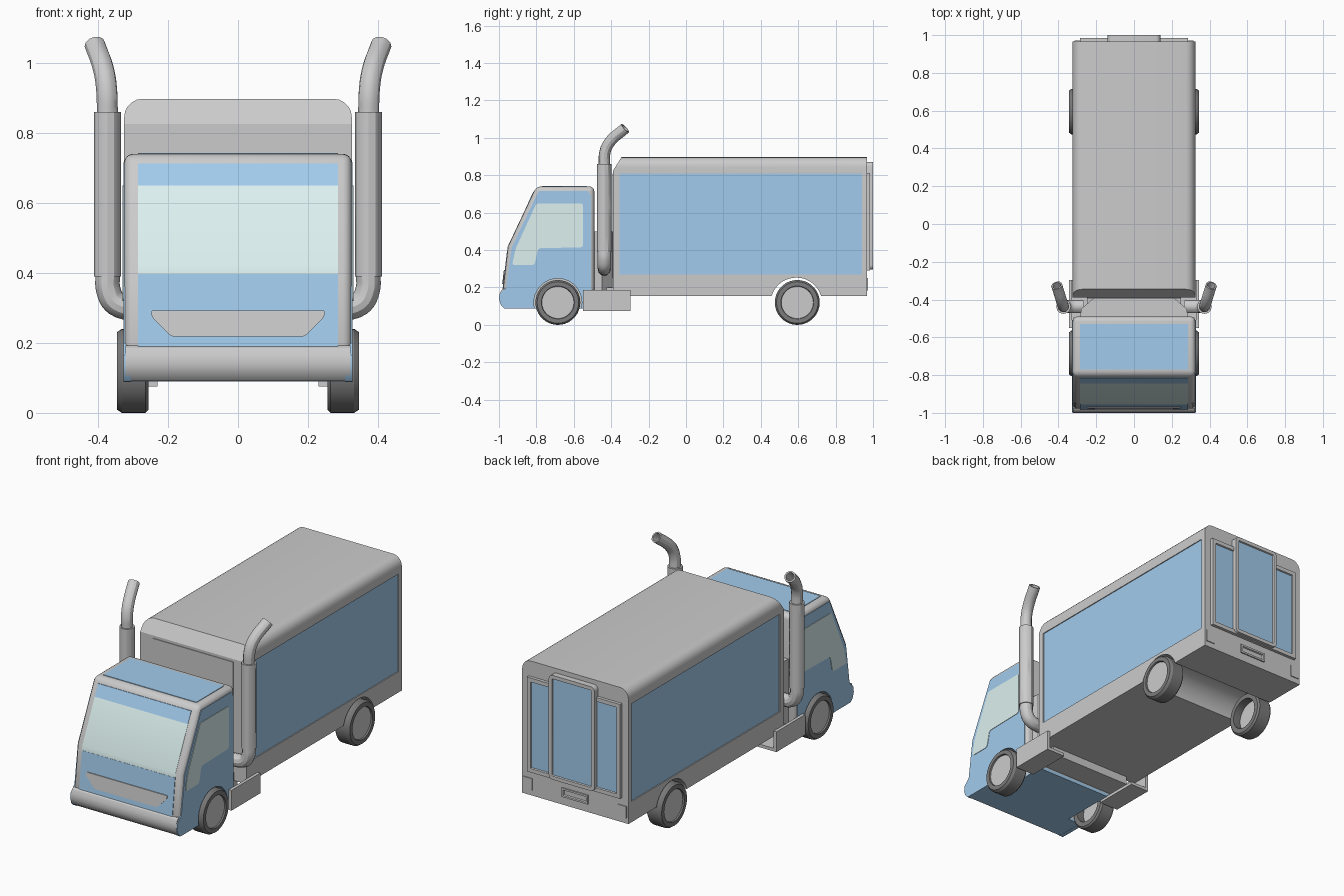
import bpy, bmesh, math
from mathutils import Vector

if "Cube" in bpy.data.objects:
    bpy.data.objects.remove(bpy.data.objects["Cube"])


def material(name, rgb):
    m = bpy.data.materials.new(name)
    m.diffuse_color = (*rgb, 1)
    m.use_nodes = True
    m.node_tree.nodes["Principled BSDF"].inputs["Base Color"].default_value = m.diffuse_color
    return m


BLUE = material("blue_paint", (0.36, 0.60, 0.85))
GLASS = material("glass", (0.72, 0.88, 0.87))
RUBBER = material("rubber", (0.2, 0.2, 0.2))
SIDES = (("left", -1), ("right", 1))


def activate(o):
    bpy.ops.object.select_all(action='DESELECT')
    o.select_set(True)
    bpy.context.view_layer.objects.active = o


def finish(o):
    """Apply all modifiers and shade smooth with sharp edges."""
    activate(o)
    for m in list(o.modifiers):
        bpy.ops.object.modifier_apply(modifier=m.name)
    bpy.ops.object.shade_smooth_by_angle(angle=math.radians(30))


def to_object(name, bm, mat=None):
    bmesh.ops.recalc_face_normals(bm, faces=bm.faces[:])
    me = bpy.data.meshes.new(name)
    bm.to_mesh(me)
    bm.free()
    o = bpy.data.objects.new(name, me)
    bpy.context.collection.objects.link(o)
    if mat:
        me.materials.append(mat)
    return o


def prism(name, loop, vec, mat=None, rnd=0, corners=None, bevel=0, cuts=(), plane=None):
    """Extrude a 3D outline; optionally round its corners, bevel edges and cut."""
    bm = bmesh.new()
    vs = [bm.verts.new(p) for p in loop]
    bm.faces.new(vs)
    if rnd:
        picked = [vs[i] for i in corners] if corners else vs
        bmesh.ops.bevel(bm, geom=picked, offset=rnd, segments=5, profile=0.5, affect='VERTICES')
    ext = bmesh.ops.extrude_face_region(bm, geom=bm.faces[:], use_keep_orig=True)
    bmesh.ops.translate(bm, vec=vec, verts=[g for g in ext['geom'] if isinstance(g, bmesh.types.BMVert)])
    bmesh.ops.recalc_face_normals(bm, faces=bm.faces[:])
    if plane:
        bmesh.ops.bisect_plane(bm, geom=bm.verts[:] + bm.edges[:] + bm.faces[:],
                               plane_co=plane[0], plane_no=plane[1], clear_outer=True)
        bmesh.ops.holes_fill(bm, edges=bm.edges[:])
    o = to_object(name, bm, mat)
    if bevel:
        b = o.modifiers.new("bevel", 'BEVEL')
        b.width, b.segments = bevel, 4
        b.angle_limit = math.radians(40)
    for c in cuts:
        m = o.modifiers.new("cut", 'BOOLEAN')
        m.operation, m.object, m.solver = 'DIFFERENCE', c, 'EXACT'
    finish(o)
    return o


def side(pts, x):
    return [(x, y, z) for y, z in pts]


def rect(x0, x1, z0, z1, y):
    return [(x0, y, z0), (x1, y, z0), (x1, y, z1), (x0, y, z1)]


def box(name, x0, x1, y0, y1, z0, z1, **kw):
    return prism(name, rect(x0, x1, z0, z1, y0), (0, y1 - y0, 0), **kw)


def arch(y, z, r, x0, x1):
    ring = [(y + r * math.cos(a * math.tau / 40), z + r * math.sin(a * math.tau / 40)) for a in range(40)]
    o = prism("arch_cutter", side(ring, x0), (x1 - x0, 0, 0))
    o.hide_render = True
    return o


# Cutters: wheel arches and recesses for the cargo panels
cutters = [arch(-0.685, 0.12, 0.128, s * 0.23, s * 0.4) for _, s in SIDES]
rear_arch = arch(0.59, 0.115, 0.138, -0.5, 0.5)
recesses = []
for _, s in SIDES:
    r = box("recess_cutter", min(s * 0.317, s * 0.4), max(s * 0.317, s * 0.4), -0.355, 0.94, 0.27, 0.81)
    r.hide_render = True
    recesses.append(r)

# Cab shell with grey rounded frame
prism("cab_frame", side([(-0.96, 0.095), (-0.978, 0.19), (-0.951, 0.42), (-0.80, 0.74),
                         (-0.49, 0.74), (-0.49, 0.095)], -0.325), (0.65, 0, 0), bevel=0.026, cuts=cutters)
box("cab_floor", -0.32, 0.32, -0.965, -0.495, 0.089, 0.11, mat=BLUE, cuts=cutters)
box("cab_roof_panel", -0.285, 0.285, -0.77, -0.53, 0.72, 0.743, mat=BLUE)
prism("bumper", side([(-0.94, 0.09), (-0.972, 0.091), (-0.99, 0.107), (-1, 0.137), (-0.997, 0.165),
                      (-0.988, 0.185), (-0.978, 0.192), (-0.94, 0.192)], -0.322), (0.644, 0, 0))

# Blue cab sides with windows
door = [(-0.94, 0.088), (-0.972, 0.089), (-0.99, 0.107), (-0.999, 0.137), (-0.995, 0.165), (-0.962, 0.20),
        (-0.932, 0.415), (-0.788, 0.716), (-0.525, 0.716), (-0.507, 0.69), (-0.507, 0.088)]
window = [(-0.93, 0.32), (-0.91, 0.41), (-0.80, 0.65), (-0.55, 0.65), (-0.55, 0.415), (-0.79, 0.41), (-0.81, 0.32)]
for n, s in SIDES:
    prism(n + "_cab_side", side(door, s * 0.305), (s * 0.022, 0, 0), mat=BLUE, cuts=cutters)
    prism(n + "_cab_window", side(window, s * 0.305), (s * 0.0245, 0, 0), mat=GLASS, rnd=0.015)


# Front panels following the slope of the cab
def front_y(z):
    return -0.978 + (z - 0.19) * 0.117 if z < 0.42 else -0.951 + (z - 0.42) * 0.472


def front_panel(name, zs, mat, out):
    loop = [(-0.285, front_y(z) - out, z) for z in zs] + [(-0.285, front_y(z) + 0.02, z) for z in reversed(zs)]
    prism(name, loop, (0.57, 0, 0), mat=mat)


front_panel("front_lower_panel", (0.19, 0.396), BLUE, 0.003)
front_panel("windshield", (0.395, 0.42, 0.65), GLASS, 0.002)
front_panel("front_header", (0.65, 0.712), BLUE, 0.003)
prism("grille", [(x, front_y(z) - 0.008, z) for x, z in
                 ((-0.19, 0.218), (0.19, 0.218), (0.245, 0.272), (0.25, 0.293), (-0.25, 0.293), (-0.245, 0.272))],
      (0, 0.02, 0), rnd=0.008)

# Coupling between cab and cargo box
prism("coupling", [(-0.285, -0.495, 0.15), (0.285, -0.495, 0.15), (0.28, -0.45, 0.15), (0.2, -0.38, 0.15),
                   (-0.2, -0.38, 0.15), (-0.28, -0.45, 0.15)], (0, 0, 0.35))
box("chassis", -0.25, 0.25, -0.5, -0.36, 0.11, 0.2)

# Cargo box with rounded roof edges and sloped front top
prism("cargo_box", rect(-0.325, 0.325, 0.155, 0.897, -0.39), (0, 1.357, 0), rnd=0.052, corners=(2, 3),
      plane=((0, -0.39, 0.825), (0, -0.85, 0.53)), cuts=[rear_arch] + recesses)
box("cargo_front_panel", -0.245, 0.245, -0.394, -0.37, 0.25, 0.81)
for n, s in SIDES:
    prism(n + "_cargo_panel", side([(-0.355, 0.27), (0.94, 0.27), (0.94, 0.81), (-0.355, 0.81)], s * 0.312),
          (s * 0.008, 0, 0), mat=BLUE)


# Rear doors: grey frames with sunken blue centres
def framed(name, x0, x1, z0, z1, y0, y1, border, rnd=0):
    o = box(name, x0, x1, y0, y1, z0, z1, rnd=rnd)
    o.data.materials.append(None)
    o.data.materials.append(BLUE)
    bm = bmesh.new()
    bm.from_mesh(o.data)
    back = max((f for f in bm.faces if f.normal.y > 0.9), key=lambda f: f.calc_area())
    bmesh.ops.inset_region(bm, faces=[back], thickness=border, use_even_offset=True)
    bmesh.ops.inset_region(bm, faces=[back], thickness=0.003, depth=-0.007, use_even_offset=True)
    back.material_index = 1
    bm.to_mesh(o.data)
    bm.free()
    finish(o)


for n, s in SIDES:
    a, b = sorted((s * 0.002, s * 0.285))
    framed(n + "_rear_door", a, b, 0.29, 0.812, 0.96, 0.984, 0.022)
    a, b = sorted((s * 0.262, s * 0.315))
    box(n + "_tail_light", a, b, 0.96, 0.972, 0.185, 0.25)
framed("rear_centre_door", -0.14, 0.14, 0.295, 0.872, 0.96, 1.0, 0.02, rnd=0.025)
framed("rear_plate", -0.08, 0.08, 0.20, 0.25, 0.96, 0.974, 0.01)
bpy.data.objects["rear_plate"].data.materials[1] = None

# Steps: L-shaped plates behind the front wheels
for n, s in SIDES:
    prism(n + "_step", [(s * x, -0.55, z) for x, z in ((0.23, 0.075), (0.345, 0.075), (0.345, 0.187),
                                                       (0.328, 0.187), (0.328, 0.092), (0.23, 0.092))],
          (0, 0.253, 0))


# Exhaust stacks
def tube(name, pts, r, hollow=False):
    cu = bpy.data.curves.new(name, 'CURVE')
    cu.dimensions = '3D'
    cu.bevel_depth, cu.bevel_resolution, cu.resolution_u = r, 4, 6
    cu.use_fill_caps = not hollow
    sp = cu.splines.new('BEZIER')
    sp.bezier_points.add(len(pts) - 1)
    for bp, p in zip(sp.bezier_points, pts):
        bp.co = p
        bp.handle_left_type = bp.handle_right_type = 'AUTO'
    o = bpy.data.objects.new(name, cu)
    bpy.context.collection.objects.link(o)
    activate(o)
    bpy.ops.object.convert(target='MESH')
    o = bpy.context.view_layer.objects.active
    if hollow:
        o.modifiers.new("wall", 'SOLIDIFY').thickness = 0.008
    finish(o)


for n, s in SIDES:
    tube(n + "_exhaust_elbow", [(s * 0.372, -0.437, 0.40), (s * 0.37, -0.437, 0.35),
                                (s * 0.348, -0.437, 0.312), (s * 0.27, -0.437, 0.297)], 0.035)
    tube(n + "_exhaust_stack", [(s * 0.373, -0.437, 0.39), (s * 0.373, -0.437, 0.86)], 0.039)
    tube(n + "_exhaust_tip", [(s * 0.373, -0.437, 0.85), (s * 0.375, -0.434, 0.92), (s * 0.382, -0.412, 0.972),
                              (s * 0.409, -0.325, 1.052)], 0.03, hollow=True)


# Wheels: lathed tyre and recessed hub disc
def lathe(name, profile, s, y, mat=None):
    bm = bmesh.new()
    vs = [bm.verts.new((s * x, y, 0.12 + r)) for x, r in profile]
    edges = [bm.edges.new((vs[i], vs[(i + 1) % len(vs)])) for i in range(len(vs))]
    bmesh.ops.spin(bm, geom=vs + edges, cent=(0, y, 0.12), axis=(1, 0, 0), angle=math.tau, steps=36)
    bmesh.ops.remove_doubles(bm, verts=bm.verts[:], dist=1e-4)
    finish(to_object(name, bm, mat))


for n, s in SIDES:
    for pos, y in (("front", -0.685), ("rear", 0.595)):
        lathe(f"{pos}_{n}_tyre", [(0.255, 0.085), (0.255, 0.111), (0.264, 0.12), (0.332, 0.12),
                                  (0.345, 0.111), (0.345, 0.088), (0.335, 0.085)], s, y, RUBBER)
        lathe(f"{pos}_{n}_hub", [(0.3, 0.0), (0.3, 0.087), (0.337, 0.087), (0.337, 0.0)], s, y)

# Remove the cutters
for o in cutters + [rear_arch] + recesses:
    bpy.data.objects.remove(o, do_unlink=True)
